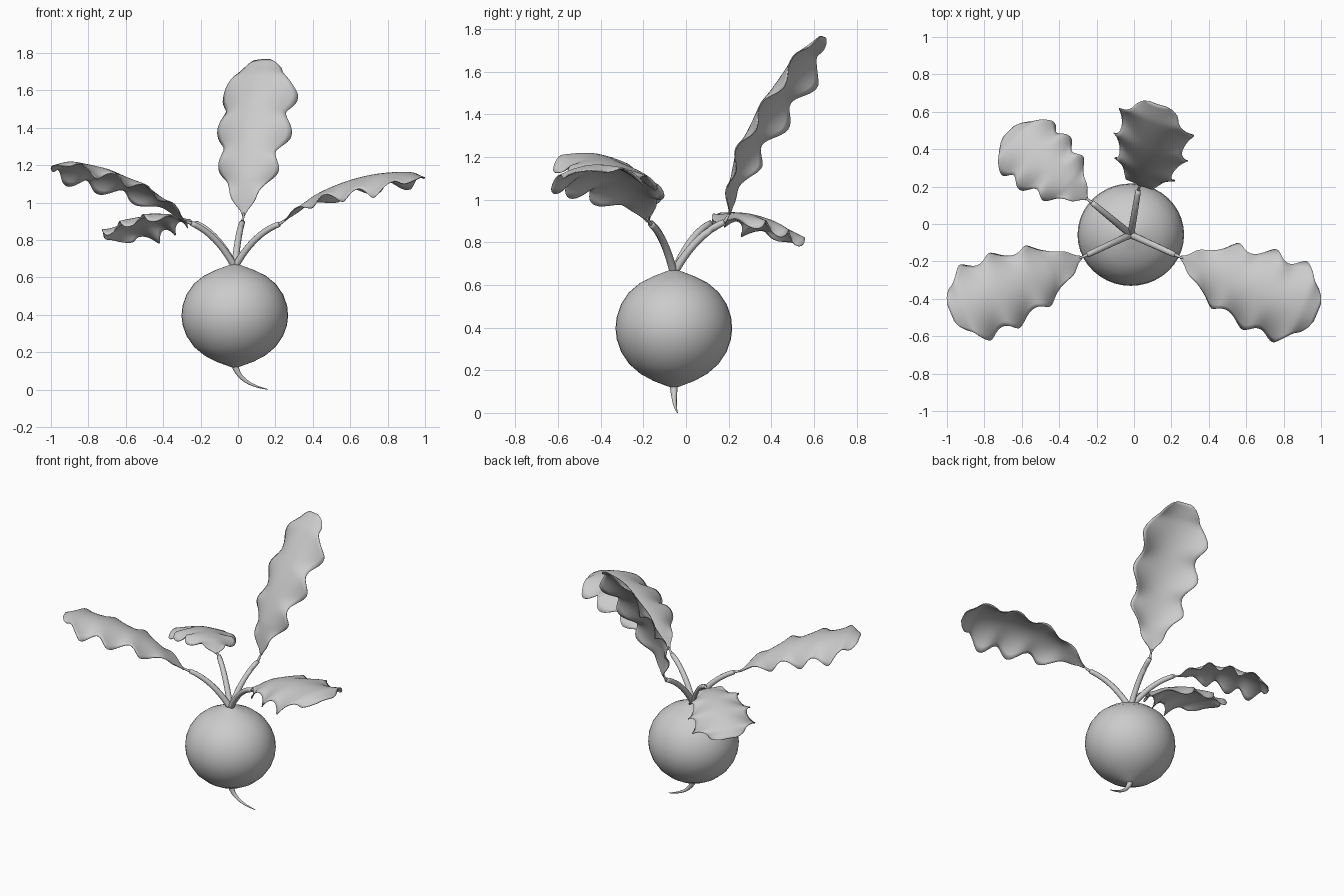
import bpy, bmesh, math
from mathutils import Vector

if "Cube" in bpy.data.objects:
    bpy.data.objects.remove(bpy.data.objects["Cube"])

grey = bpy.data.materials.new("plain_grey")
grey.diffuse_color = (0.6, 0.6, 0.6, 1)
grey.use_nodes = True
grey.node_tree.nodes["Principled BSDF"].inputs["Base Color"].default_value = grey.diffuse_color


def bezier(a, b, c, t):
    return Vector(a) * (1 - t) ** 2 + Vector(b) * 2 * t * (1 - t) + Vector(c) * t * t


def lerp_table(table, t):
    for (t0, v0), (t1, v1) in zip(table, table[1:]):
        if t <= t1:
            return v0 + (v1 - v0) * (t - t0) / (t1 - t0)
    return table[-1][1]


def finish(name, bm):
    bmesh.ops.recalc_face_normals(bm, faces=bm.faces)
    for f in bm.faces:
        f.smooth = True
    mesh = bpy.data.meshes.new(name)
    bm.to_mesh(mesh)
    bm.free()
    mesh.materials.append(grey)
    ob = bpy.data.objects.new(name, mesh)
    bpy.context.collection.objects.link(ob)
    return ob


def tube(name, a, b, c, radii, sides=10, steps=14):
    """Capped tube along a quadratic curve."""
    bm = bmesh.new()
    rings = []
    for i in range(steps + 1):
        t = i / steps
        p = bezier(a, b, c, t)
        tan = ((Vector(b) - Vector(a)) * (1 - t) + (Vector(c) - Vector(b)) * t).normalized()
        u = tan.cross(Vector((0.31, 0.95, 0.1)) if abs(tan.y) < 0.8 else Vector((1, 0, 0))).normalized()
        v = tan.cross(u)
        r = lerp_table(radii, t)
        rings.append([bm.verts.new(p + r * (u * math.cos(k * math.tau / sides)
                                            + v * math.sin(k * math.tau / sides)))
                      for k in range(sides)])
    for r0, r1 in zip(rings, rings[1:]):
        for k in range(sides):
            n = (k + 1) % sides
            bm.faces.new((r0[k], r0[n], r1[n], r1[k]))
    bm.faces.new(rings[0])
    bm.faces.new(rings[-1])
    return finish(name, bm)


# Half width of a leaf along its length
OUTLINE = [(0, .007), (.04, .02), (.1, .06), (.2, .115), (.3, .146), (.45, .172),
           (.6, .192), (.8, .19), (.88, .165), (.94, .13), (.98, .085), (1, .045)]


def leaf(name, a, b, c, scale, roll, phase, rows=56, cols=16):
    """Arched leaf with lobed, ruffled edges drooping from the midrib."""
    a, b, c = Vector(a), Vector(b), Vector(c)
    flat = (c - a).cross(Vector((0, 0, 1))).normalized()
    cr, sr = math.cos(math.radians(roll)), math.sin(math.radians(roll))
    bm = bmesh.new()
    grid = []
    for i in range(rows + 1):
        t = i / rows
        tan = ((b - a) * (1 - t) + (c - b) * t).normalized()
        up0 = flat.cross(tan).normalized()
        side, up = flat * cr + up0 * sr, up0 * cr - flat * sr
        fade = min(1, t / .25) * min(1, (1 - t) / .1)
        row = []
        for j in range(cols + 1):
            u = 2 * j / cols - 1
            ang = math.tau * (t - .32 + (phase if u > 0 else 0)) / .25
            half = (lerp_table(OUTLINE, t) + .021 * fade * math.cos(ang)) * scale
            lift = .02 * fade - 1.8 * (half * u) ** 2 + .023 * fade * abs(u) ** 2.5 * math.sin(ang)
            row.append(bm.verts.new(bezier(a, b, c, t) + side * half * u + up * lift))
        grid.append(row)
    for r0, r1 in zip(grid, grid[1:]):
        for j in range(cols):
            bm.faces.new((r0[j], r0[j + 1], r1[j + 1], r1[j]))
    ob = finish(name, bm)
    mod = ob.modifiers.new("thickness", "SOLIDIFY")
    mod.thickness = .005
    mod.offset = 0
    return ob


# Round bulb, lathed from a half profile (radius, height)
CX, CY = -.017, -.057
profile = [(.012, .118), (.04, .128), (.1, .15), (.163, .183), (.218, .229), (.258, .287),
           (.279, .345), (.285, .395), (.28, .448), (.259, .508), (.22, .565), (.165, .61),
           (.1, .641), (.045, .661), (.012, .673)]
bm = bmesh.new()
N = 40
rings = [[bm.verts.new((CX + r * math.cos(k * math.tau / N),
                        CY + .96 * r * math.sin(k * math.tau / N), z)) for k in range(N)]
         for r, z in profile]
for r0, r1 in zip(rings, rings[1:]):
    for k in range(N):
        bm.faces.new((r0[k], r0[(k + 1) % N], r1[(k + 1) % N], r1[k]))
bm.faces.new(rings[0])
bm.faces.new(rings[-1])
finish("bulb", bm)

# Curling tail root
tube("root", (CX, CY, .135), (.005, -.058, .03), (.16, -.04, .002),
     [(0, .02), (.3, .013), (.7, .007), (1, .002)])

# Stems, thin stalks and leaves: name, stem end, leaf base, arch, tip, scale, roll, lobe shift
PLANTS = [
    ("front_left", (-.25, -.165, .89), (-.28, -.178, .895), (-.64, -.32, 1.2), (-.98, -.475, 1.2), 1.04, -5, .03),
    ("front_right", (.22, -.165, .885), (.25, -.178, .905), (.60, -.34, 1.18), (.98, -.475, 1.135), 1.12, -5, .03),
    ("back", (.023, .18, .895), (.03, .205, .93), (.055, .25, 1.34), (.125, .64, 1.765), 1.02, 8, .02),
    ("back_left", (-.225, .115, .89), (-.25, .132, .89), (-.45, .32, .97), (-.67, .495, .80), .95, -8, .03),
]
for name, end, base, arch, tip, scale, roll, shift in PLANTS:
    root = Vector((CX, CY, .655))
    mid = root.lerp(Vector(end), .42)
    mid.z = .835
    tube("stem_" + name, root, mid, end, [(0, .019), (.9, .016), (1, .014)])
    near = Vector(end).lerp(Vector(base), .5)
    tube("stalk_" + name, end, near, Vector(base).lerp(Vector(arch), .04),
         [(0, .009), (1, .005)], 8, 4)
    leaf("leaf_" + name, base, arch, tip, scale, roll, shift)
